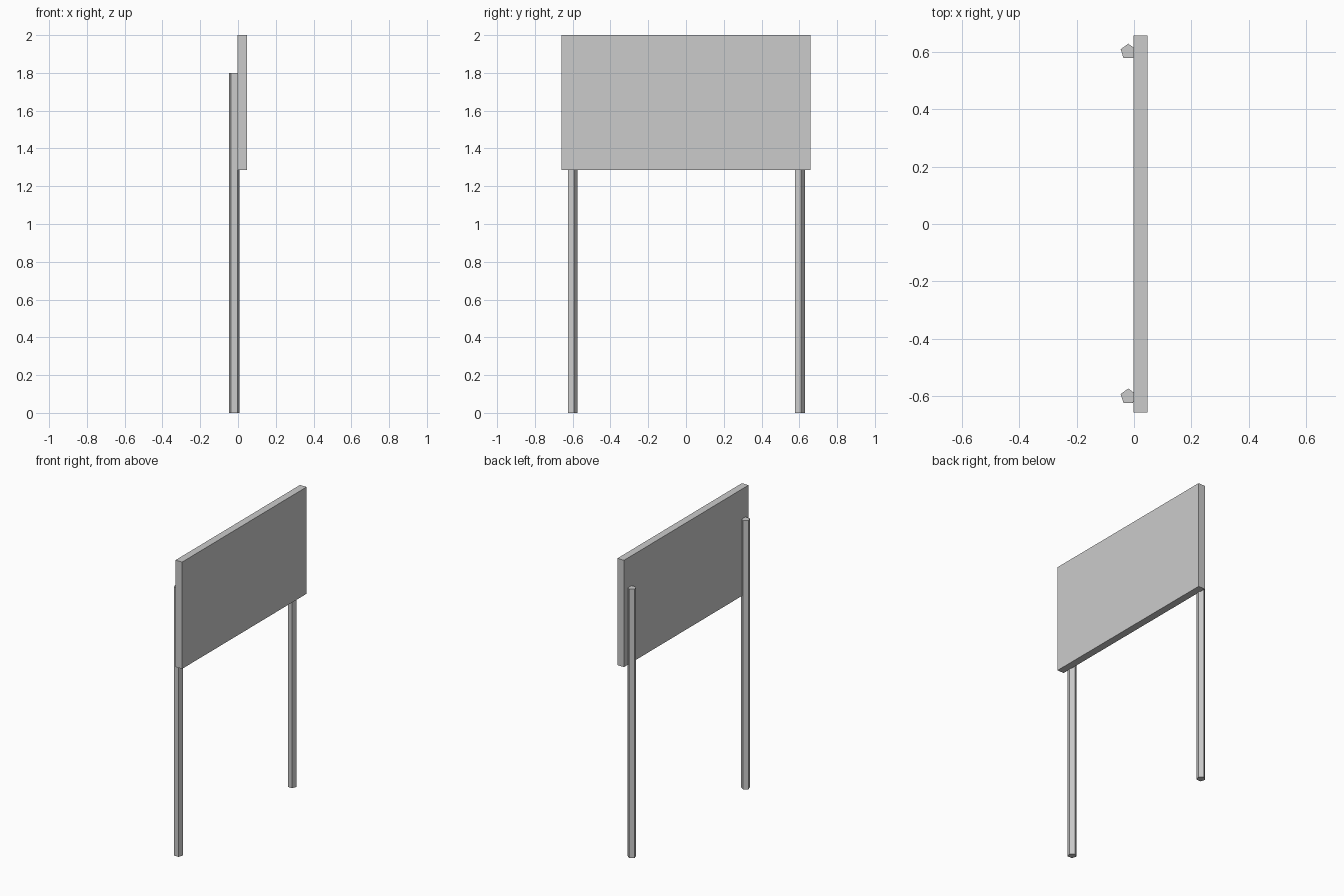
import bpy
import math

if "Cube" in bpy.data.objects:
    bpy.data.objects.remove(bpy.data.objects["Cube"])

# Sign board
bpy.ops.mesh.primitive_cube_add(size=1, location=(0.0225, 0, 1.6425))
board = bpy.context.object
board.name = "sign_board"
board.scale = (0.049, 1.317, 0.715)
bpy.ops.object.transform_apply(location=False, rotation=False, scale=True)


def add_post(name, y, radius=0.028, height=1.8):
    """Five-sided post with one corner pointing to +y."""
    bpy.ops.mesh.primitive_cylinder_add(
        vertices=5, radius=radius, depth=height, location=(-0.02, y, height / 2))
    post = bpy.context.object
    post.name = name
    # the first corner of a cylinder primitive lies on +y
    return post


# Two support posts, both turned the same way
add_post("left_post", -0.602)
add_post("right_post", 0.601)
